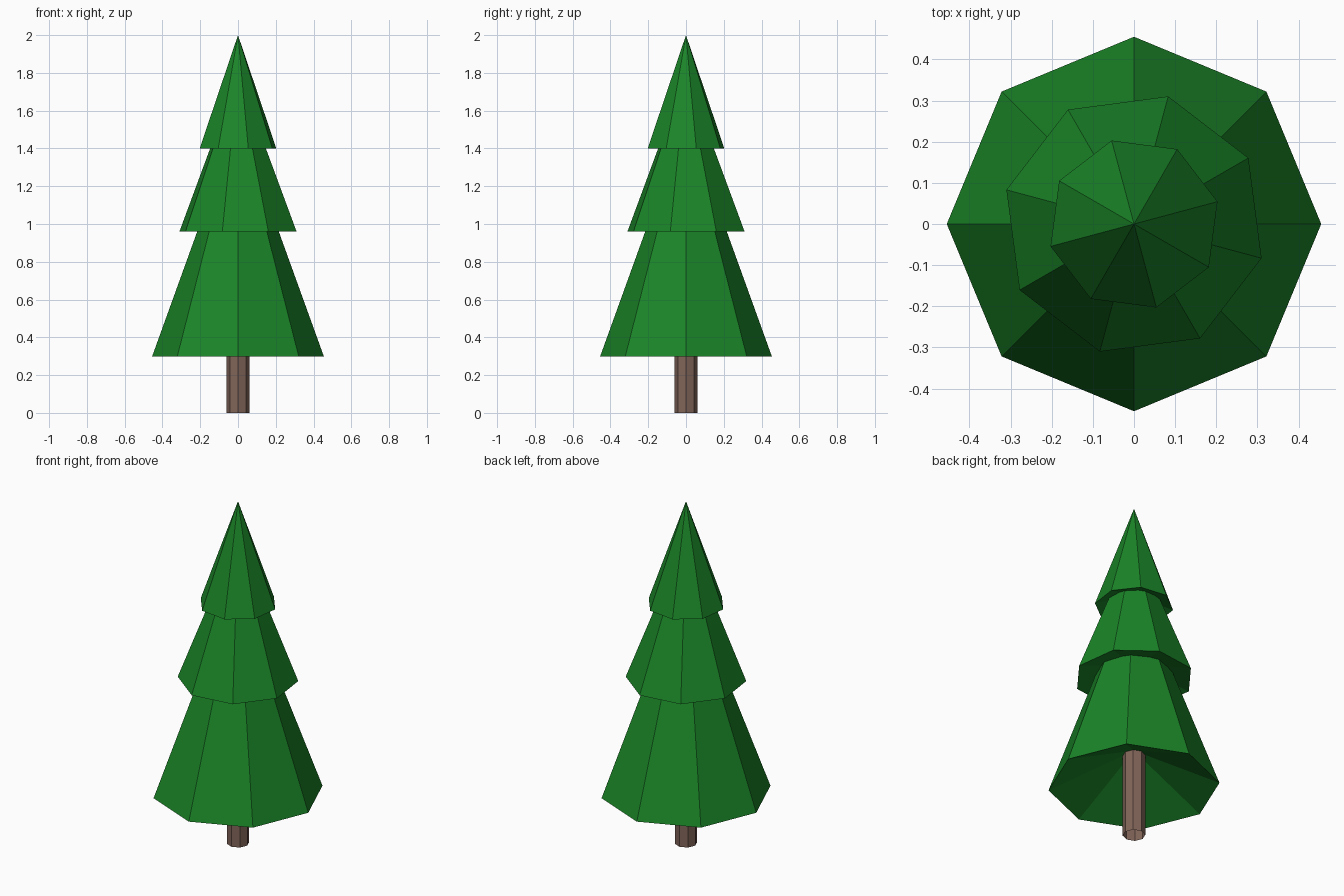
import bpy
import bmesh
import math

if "Cube" in bpy.data.objects:
    bpy.data.objects.remove(bpy.data.objects["Cube"])


def material(name, color):
    m = bpy.data.materials.new(name)
    m.diffuse_color = (*color, 1)
    m.use_nodes = True
    m.node_tree.nodes["Principled BSDF"].inputs["Base Color"].default_value = m.diffuse_color
    return m


leaf = material("leaf green", (0.0105, 0.235, 0.021))
bark = material("bark brown", (0.22, 0.13, 0.10))

# Trunk: open octagonal tube that runs up to the hollow of the lowest tier
bpy.ops.mesh.primitive_cylinder_add(vertices=8, radius=0.06, depth=0.5,
                                    end_fill_type='NOTHING',
                                    location=(0, 0, 0.25))
trunk = bpy.context.object
trunk.name = "trunk"
trunk.data.materials.append(bark)


def tier(name, radius, base, height, hollow, turn):
    """Eight-sided cone whose underside rises to a point in the middle."""
    bpy.ops.mesh.primitive_cone_add(vertices=8, radius1=radius, radius2=0,
                                    depth=height, end_fill_type='TRIFAN',
                                    location=(0, 0, base + height / 2),
                                    rotation=(0, 0, math.radians(turn)))
    ob = bpy.context.object
    ob.name = name
    ob.data.materials.append(leaf)
    # Lift the centre of the underside fan
    for v in ob.data.vertices:
        if v.co.z < 0 and v.co.xy.length < 0.001:
            v.co.z += hollow


# Foliage: three tiers, each turned 30 degrees further
tier("lower_foliage", 0.455, 0.298, 1.26, 0.22, 0)
tier("middle_foliage", 0.321, 0.96, 0.84, 0.08, 30)
tier("upper_foliage", 0.21, 1.40, 0.60, 0.07, 60)
